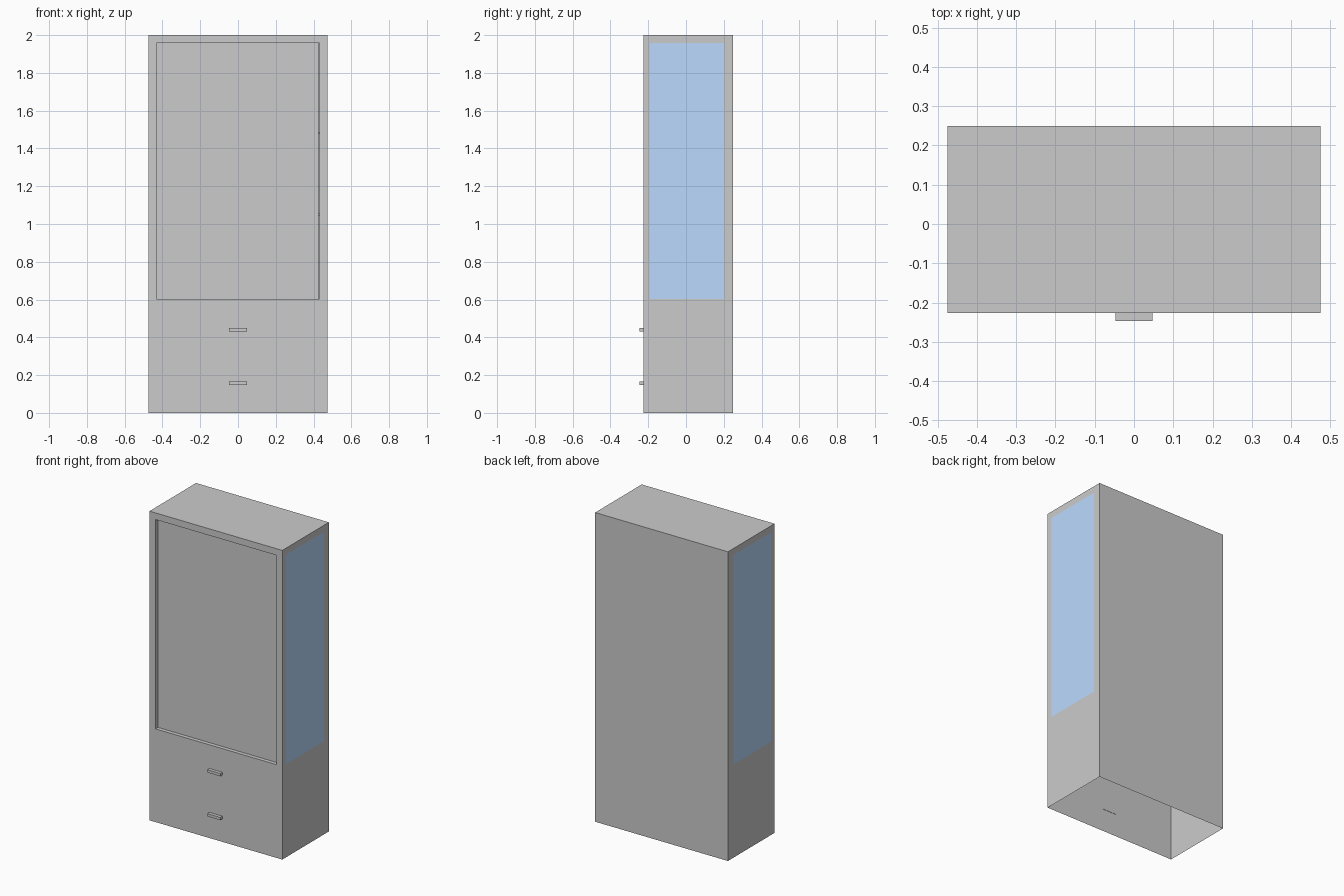
import bpy, bmesh
from mathutils import Vector

if "Cube" in bpy.data.objects:
    bpy.data.objects.remove(bpy.data.objects["Cube"])

W, FRONT, BACK, H = 0.475, -0.226, 0.25, 2.0   # cabinet half width, depth limits, height
OPEN_X, LOW, HIGH = 0.432, 0.603, 1.957        # door opening and side window limits
RECESS = 0.025


def add_object(name, bm):
    mesh = bpy.data.meshes.new(name)
    bm.to_mesh(mesh)
    bm.free()
    obj = bpy.data.objects.new(name, mesh)
    bpy.context.collection.objects.link(obj)
    return obj


def box_mesh(lo, hi):
    bm = bmesh.new()
    bmesh.ops.create_cube(bm, size=1)
    for v in bm.verts:
        v.co = Vector([l if c < 0 else h for c, l, h in zip(v.co, lo, hi)])
    return bm


def box(name, lo, hi):
    return add_object(name, box_mesh(lo, hi))


# Cabinet shell: thin walls, open underneath, cut along window and door edges
bm = box_mesh((-W, FRONT, 0), (W, BACK, H))
cuts = [(0, -OPEN_X), (0, OPEN_X), (1, -0.19), (1, 0.2), (2, LOW), (2, HIGH)]
for axis, pos in cuts:
    co, no = Vector((0, 0, 0)), Vector((0, 0, 0))
    co[axis], no[axis] = pos, 1
    bmesh.ops.bisect_plane(bm, geom=bm.verts[:] + bm.edges[:] + bm.faces[:],
                           plane_co=co, plane_no=no)
bm.normal_update()

# Side windows
door_face = None
for f in bm.faces:
    c = f.calc_center_median()
    if LOW < c.z < HIGH:
        if abs(f.normal.x) > 0.9 and -0.19 < c.y < 0.2:
            f.material_index = 1
        elif f.normal.y < -0.9 and abs(c.x) < 0.1:
            door_face = f

# Door opening with a short lip, and the open underside
bmesh.ops.inset_individual(bm, faces=[door_face], thickness=0, depth=-RECESS)
bottom = [f for f in bm.faces if f.calc_center_median().z < 0.001]
bmesh.ops.delete(bm, geom=bottom + [door_face], context='FACES')
cabinet = add_object("cabinet_shell", bm)

grey = bpy.data.materials.new("cabinet_grey")
grey.diffuse_color = (0.8, 0.8, 0.8, 1)
grey.use_nodes = True
grey.node_tree.nodes["Principled BSDF"].inputs["Base Color"].default_value = grey.diffuse_color
glass = bpy.data.materials.new("window_blue")
glass.diffuse_color = (0.5, 0.7, 1.0, 1)
glass.use_nodes = True
glass.node_tree.nodes["Principled BSDF"].inputs["Base Color"].default_value = glass.diffuse_color
for mat in (grey, glass):
    cabinet.data.materials.append(mat)

# Recessed door with a narrow gap along its right edge
door_y = FRONT + RECESS
box("door", (-OPEN_X, door_y, LOW), (OPEN_X - 0.007, door_y + 0.008, HIGH))

# Compartment floor and shelves
for name, z in (("compartment_floor", LOW), ("lower_shelf", 1.055), ("upper_shelf", 1.487)):
    box(name, (-W + 0.004, door_y + 0.012, z - 0.01), (W - 0.004, BACK - 0.004, z))

# Drawer handles
for name, z in (("lower_handle", 0.157), ("upper_handle", 0.441)):
    box(name, (-0.047, -0.247, z - 0.009), (0.047, FRONT + 0.002, z + 0.009))
